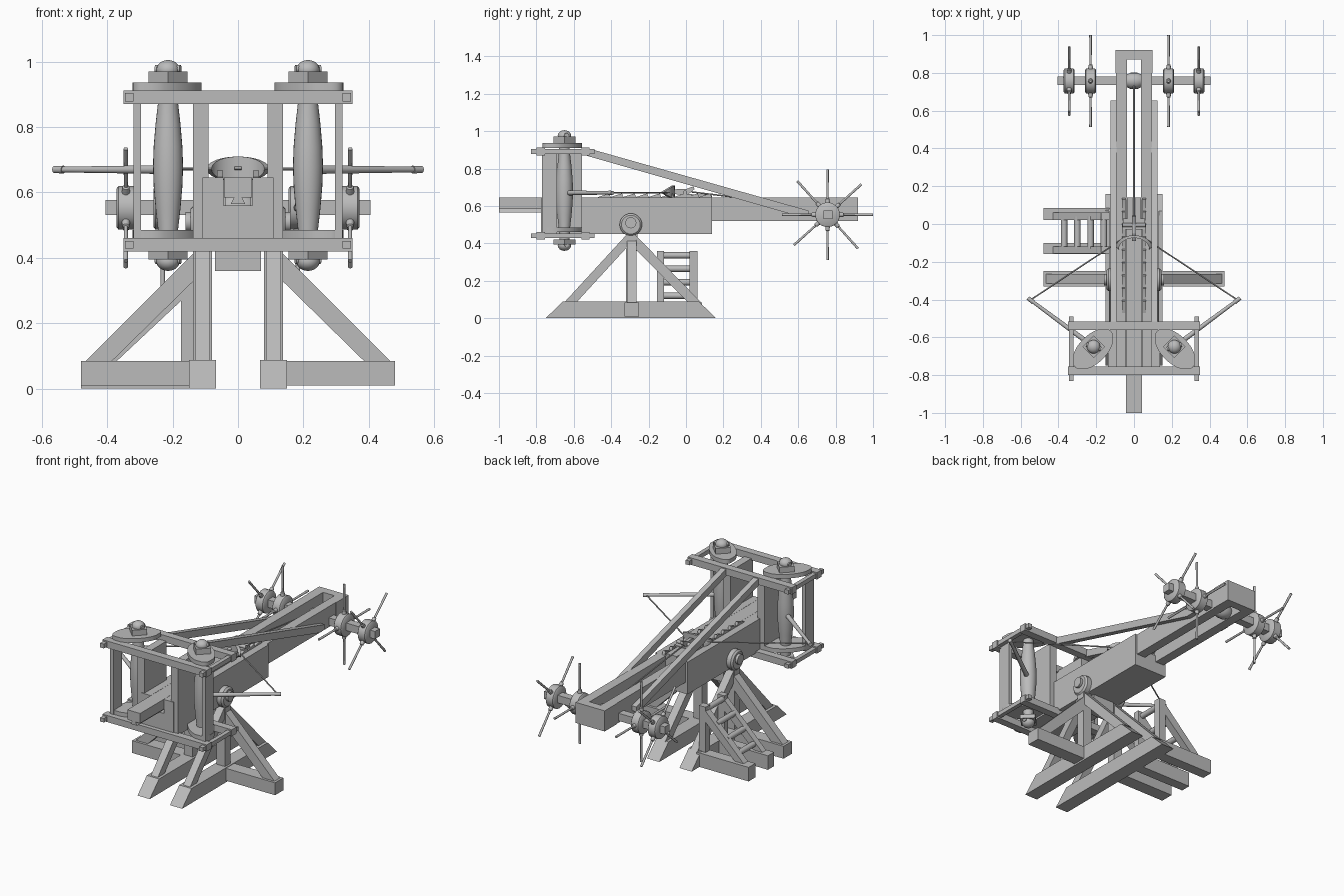
import bpy, bmesh, math
from mathutils import Vector, Matrix

if "Cube" in bpy.data.objects:
    bpy.data.objects.remove(bpy.data.objects["Cube"])

wood = bpy.data.materials.new("plain_grey")
wood.diffuse_color = (0.50, 0.50, 0.50, 1)
wood.use_nodes = True
wood.node_tree.nodes["Principled BSDF"].inputs["Base Color"].default_value = wood.diffuse_color


def finish(name, bm, smooth=False):
    bmesh.ops.recalc_face_normals(bm, faces=bm.faces)
    me = bpy.data.meshes.new(name)
    bm.to_mesh(me)
    bm.free()
    me.materials.append(wood)
    ob = bpy.data.objects.new(name, me)
    bpy.context.collection.objects.link(ob)
    if smooth:
        bpy.ops.object.select_all(action='DESELECT')
        ob.select_set(True)
        bpy.context.view_layer.objects.active = ob
        bpy.ops.object.shade_smooth_by_angle(angle=math.radians(40))
    return ob


def box(name, x, y, z, rot=0):
    bm = bmesh.new()
    c = Vector(((x[0] + x[1]) / 2, (y[0] + y[1]) / 2, (z[0] + z[1]) / 2))
    m = Matrix.Translation(c) @ Matrix.Rotation(rot, 4, 'Z') @ Matrix.Diagonal(
        (abs(x[1] - x[0]), abs(y[1] - y[0]), abs(z[1] - z[0]), 1))
    bmesh.ops.create_cube(bm, size=1, matrix=m)
    return finish(name, bm)


def prism(name, pts, axis, a, b):
    """Extrude a 2D outline from a to b along x (yz outline), y (xz) or z (xy)."""
    put = {'x': lambda u, v, t: (t, u, v), 'y': lambda u, v, t: (u, t, v),
           'z': lambda u, v, t: (u, v, t)}[axis]
    bm = bmesh.new()
    lo = [bm.verts.new(put(u, v, a)) for u, v in pts]
    hi = [bm.verts.new(put(u, v, b)) for u, v in pts]
    bm.faces.new(lo)
    bm.faces.new(hi)
    n = len(pts)
    for i in range(n):
        bm.faces.new((lo[i], lo[(i + 1) % n], hi[(i + 1) % n], hi[i]))
    return finish(name, bm, n > 20)


def lathe(name, origin, direction, profile, seg=20):
    """Spin (distance, radius) points around a line."""
    q = Vector(direction).to_track_quat('Z', 'Y').to_matrix().to_4x4()
    m = Matrix.Translation(origin) @ q
    bm = bmesh.new()
    rings = [[bm.verts.new(m @ Vector((r * math.cos(2 * math.pi * i / seg),
             r * math.sin(2 * math.pi * i / seg), d))) for i in range(seg)] for d, r in profile]
    for p, q in zip(rings, rings[1:]):
        for i in range(seg):
            bm.faces.new((p[i], p[(i + 1) % seg], q[(i + 1) % seg], q[i]))
    bm.faces.new(rings[0])
    bm.faces.new(rings[-1])
    return finish(name, bm, True)


def rod(name, p, q, r, r2=None, seg=12):
    d = Vector(q) - Vector(p)
    return lathe(name, p, d, [(0, r), (d.length, r2 or r)], seg)


def ball(name, c, s):
    bm = bmesh.new()
    bmesh.ops.create_uvsphere(bm, u_segments=20, v_segments=12, radius=1,
                              matrix=Matrix.Translation(c) @ Matrix.Diagonal((*s, 1)))
    return finish(name, bm, True)


# stand, one half per side
for s in (-1, 1):
    prism("base_beam", [(-.75, 0), (.16, 0), (.07, .088), (-.66, .088)], 'x', s * .068, s * .15)
    box("side_foot", (s * .15, s * .48), (-.33, -.25), (.01, .085))
    box("stand_post", (s * .08, s * .137), (-.32, -.268), (.085, .5))
    prism("front_brace", [(-.65, .085), (-.585, .085), (-.31, .385), (-.31, .455)], 'x', s * .085, s * .132)
    prism("rear_brace", [(.08, .085), (.01, .085), (-.28, .38), (-.28, .455)], 'x', s * .085, s * .132)
    prism("side_brace", [(s * .465, .085), (s * .385, .085), (s * .13, .335), (s * .13, .42)],
          'y', -.315, -.265)
    # pivot bracket and pin
    lathe("pivot_bracket", (s * .1, -.295, .5), (s, 0, 0), [(0, .06), (.035, .06), (.045, .05)], 28)
    rod("pivot_pin", (s * .1, -.295, .51), (s * .16, -.295, .51), .03)
box("base_cross_beam", (-.07, .07), (-.32, -.26), (.36, .45))

# step ladder on the left
for y0, y1 in ((-.16, -.1), (.02, .085)):
    ya, yb = (y0 + .005, y0 + .042) if y0 < 0 else (y0, y0 + .042)
    box("ladder_base", (-.48, -.13), (y0, y1), (.0, .085))
    box("ladder_post", (-.175, -.13), (ya, yb), (.085, .36))
    prism("ladder_rail", [(-.43, .085), (-.37, .085), (-.13, .31), (-.13, .36), (-.15, .36)],
          'y', ya, yb)
for i in range(4):
    x, z = -.37 + .07 * i, .12 + .072 * i
    rod("ladder_rung", (x, -.13, z), (x, .04, z), .017)

# stock, slider and rear rails
box("stock_floor", (-.108, .108), (-.775, .14), (.45, .56))
for s in (-1, 1):
    box("stock_wall", (s * .044, s * .108), (-.775, .14), (.56, .645))
    box("rear_rail", (s * .038, s * .095), (.13, .88), (.52, .645))
    # saw-toothed ratchet strips
    teeth = [(-.47, .64)]
    for i in range(9):
        y = -.47 + i * .0675
        teeth += [(y, .648), (y + .06, .667), (y + .0675, .648)]
    prism("ratchet_strip", teeth + [(.14, .64)], 'x', s * .046, s * .064)
    # sloping strut from the upper frame to the rear
    prism("long_strut", [(-.53, .91), (-.53, .868), (.60, .545), (.655, .545), (.655, .575)],
          'x', s * .092, s * .125)
box("rear_block", (-.098, .098), (.87, .92), (.52, .645))
for s in (-1, 1):
    box("rear_cheek", (s * .038, s * .098), (.8, .88), (.52, .645))
box("slider_top", (-.043, .043), (-1, .14), (.585, .645))
prism("slider_dovetail", [(-.012, .585), (.012, .585), (.022, .565), (-.022, .565)], 'y', -1, -.7)

# trigger block, claw and string pad
box("trigger_block", (-.058, .058), (-.03, .03), (.645, .665))
box("trigger_plate", (-.035, .035), (.03, .14), (.645, .66))
rod("trigger_pin", (-.06, -.005, .672), (.06, -.005, .672), .011)
prism("claw", [(-.09, .672), (-.05, .69), (.0, .69), (.04, .705), (.045, .69), (.01, .66), (-.04, .66)],
      'x', -.01, .01)
arc = [(.095 * math.cos(t), -.12 + .06 * math.sin(t)) for t in [math.pi * i / 12 for i in range(13)]]
inner = [(x * .85, y - .014) for x, y in reversed(arc)]
bm = bmesh.new()
rows = []
for k in range(13):
    x, y = arc[k]
    h = .036 * math.sin(math.pi * k / 12) + .002
    xi, yi = inner[12 - k]
    rows.append([bm.verts.new(p) for p in ((x, y, .672 - h), (x, y, .672 + h),
                                           (xi, yi, .672 + h), (xi, yi, .672 - h))])
for a, b in zip(rows, rows[1:]):
    for i in range(4):
        bm.faces.new((a[i], a[(i + 1) % 4], b[(i + 1) % 4], b[i]))
bm.faces.new(rows[0])
bm.faces.new(rows[-1])
finish("string_pad", bm, True)

# spring frame
for name, z0, z1 in (("lower", .42, .46), ("upper", .87, .912)):
    box(name + "_front_beam", (-.35, .35), (-.8, -.755), (z0, z1))
    box(name + "_back_beam", (-.35, .35), (-.56, -.515), (z0, z1))
    for s in (-1, 1):
        box(name + "_side_bar", (s * .32, s * .345), (-.83, -.49), (z0 + .008, z1 - .008))
for s in (-1, 1):
    box("inner_plank", (s * .09, s * .137), (-.77, -.555), (.45, .88))
    box("outer_post", (s * .297, s * .32), (-.77, -.69), (.45, .88))

    # torsion bundle, washers and caps
    cx, cy = s * .214, -.65
    lathe("spring_bundle", (cx, cy, .39), (0, 0, 1),
          [(0, .026), (.09, .03), (.16, .038), (.23, .044), (.29, .046), (.35, .044),
           (.42, .038), (.49, .03), (.55, .026)], 24)
    for z in (.46, .911):
        pts = []
        for i in range(32):
            t = 2 * math.pi * i / 32
            u, v = .135 * math.cos(t), .074 * math.sin(t)
            x = max(-.105, min(.105, (u + v) * .7071))
            y = max(-.105, min(.105, (u - v) * .7071))
            pts.append((s * (.217 - x), -.662 + y))
        prism("washer_plate", pts, 'z', z, z + .025)
    for z0, z1, zc in ((.935, .97, .975), (.395, .42, .39)):
        box("cap_block", (cx - .042, cx + .042), (cy - .042, cy + .042), (z0, z1), math.pi / 4)
        ball("cap_dome", (cx, cy, zc), (.036, .036, .03))
        rod("cap_lever", (cx - .038, cy - s * .012, zc + .003), (cx + .038, cy + s * .012, zc + .003), .012)

    # bow arm and string
    root, tip = Vector((cx, cy, .67)), Vector((s * .562, -.392, .67))
    d = tip - root
    lathe("bow_arm", root, d, [(0, .014), (d.length * .92, .009), (d.length * .92, .012),
                               (d.length, .011)], 14)
    rod("bow_string", root + d * .96, (s * .07, -.085, .672), .004, seg=8)

# winch axle, drum and rope
box("winch_axle", (-.405, .405), (.735, .782), (.531, .577))
lathe("rope_drum", (-.038, .758, .555), (1, 0, 0), [(0, .034), (.02, .043), (.056, .043), (.076, .034)])
rod("winch_rope", (0, .73, .59), (0, .03, .675), .004, seg=8)

# hand-spoke wheels
for x, turn in ((-.343, 42), (-.23, 0), (.183, 0), (.343, 42)):
    lathe("wheel_hub", (x - .029, .757, .553), (1, 0, 0),
          [(0, .058), (.006, .066), (.052, .066), (.058, .058)], 24)
    for k in range(4):
        t = math.radians(turn + 90 * k)
        lathe("hand_spoke", (x, .757, .553), (0, math.cos(t), math.sin(t)),
              [(.05, .014), (.085, .011), (.088, .006), (.243, .007)], 10)
